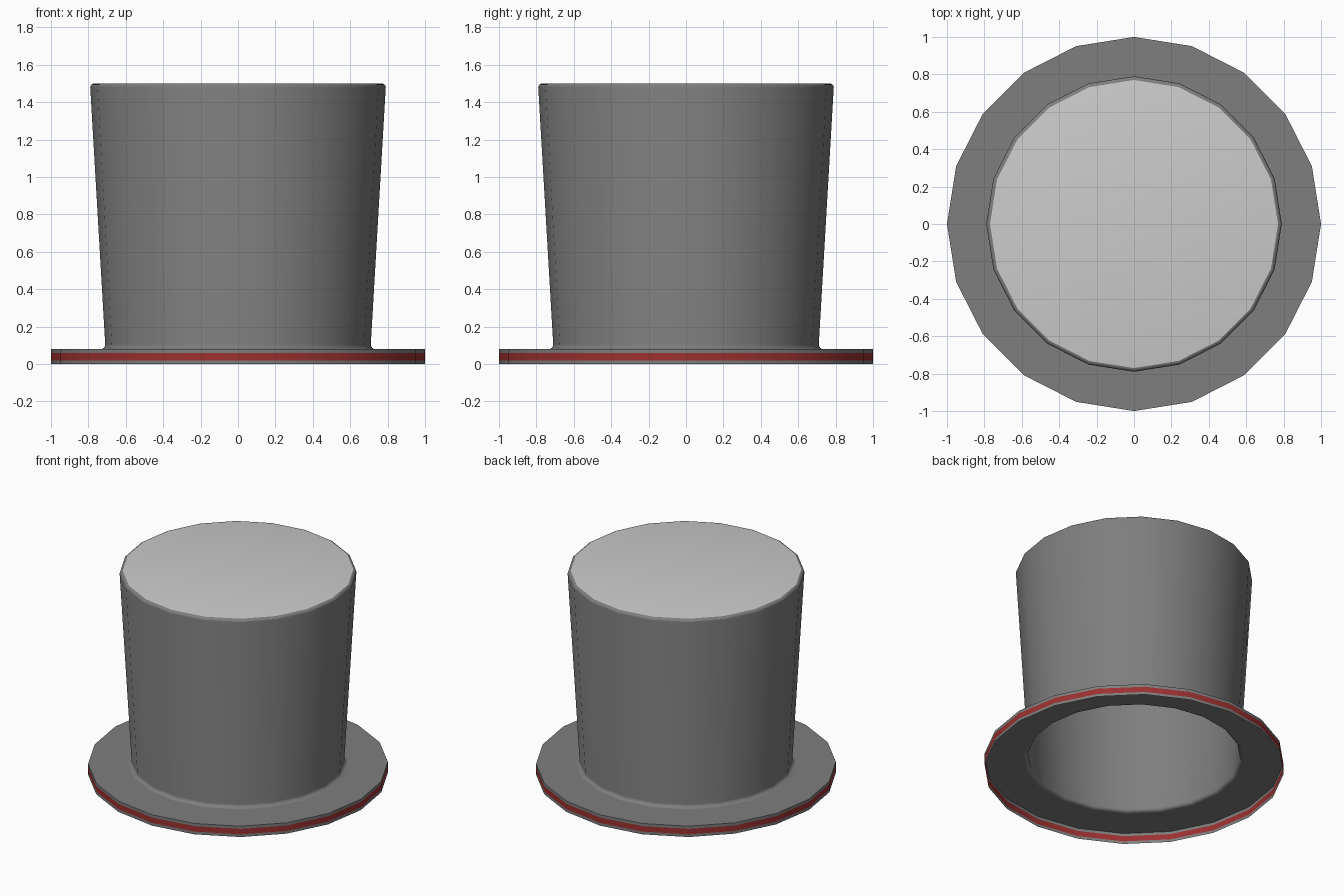
import bpy, math

if "Cube" in bpy.data.objects:
    bpy.data.objects.remove(bpy.data.objects["Cube"])

SIDES = 20


def material(name, r, g, b):
    mat = bpy.data.materials.new(name)
    mat.diffuse_color = (r, g, b, 1)
    mat.use_nodes = True
    mat.node_tree.nodes["Principled BSDF"].inputs["Base Color"].default_value = mat.diffuse_color
    return mat


def lathe(name, profile, mat, cap_mat=None):
    """Spin an (r, z) profile, listed from the bottom outside upward, into a thin sheet."""
    verts = [(r * math.cos(2 * math.pi * i / SIDES), r * math.sin(2 * math.pi * i / SIDES), z)
             for r, z in profile for i in range(SIDES)]
    faces = []
    for k in range(len(profile) - 1):
        a, b = k * SIDES, (k + 1) * SIDES
        for i in range(SIDES):
            j = (i + 1) % SIDES
            faces.append((a + i, a + j, b + j, b + i))
    if cap_mat:
        top = (len(profile) - 1) * SIDES
        faces.append(tuple(range(top, top + SIDES)))
    mesh = bpy.data.meshes.new(name)
    mesh.from_pydata(verts, [], faces)
    mesh.materials.append(mat)
    if cap_mat:
        mesh.materials.append(cap_mat)
        mesh.polygons[len(faces) - 1].material_index = 1
    obj = bpy.data.objects.new(name, mesh)
    bpy.context.collection.objects.link(obj)
    bpy.ops.object.select_all(action='DESELECT')
    obj.select_set(True)
    bpy.context.view_layer.objects.active = obj
    bpy.ops.object.shade_smooth_by_angle(angle=math.radians(30))
    return obj


def arc(cx, cz, radius, start, end, steps=4):
    """Points of a small rounding in the profile."""
    out = []
    for i in range(steps + 1):
        t = math.radians(start + (end - start) * i / steps)
        out.append((cx + radius * math.cos(t), cz + radius * math.sin(t)))
    return out


dark = material("dark_grey", 0.21, 0.21, 0.21)
light = material("light_grey", 0.56, 0.56, 0.56)
red = material("red", 0.33, 0.03, 0.03)

# Crown: fillet at the foot, flaring wall, rounded top edge, lighter top, open below
lathe("crown", arc(0.735, 0.105, 0.025, 270, 180) + arc(0.77, 1.48, 0.02, 0, 90), dark, light)

# Brim: flat upper sheet with its turned-down edge, open underneath
lathe("brim", [(1, 0.06), (1, 0.08), (0.735, 0.08)], dark)
lathe("brim_lower_edge", [(1, 0), (1, 0.02)], dark)

# Red stripe round the brim edge
lathe("brim_stripe", [(1, 0.02), (1, 0.06)], red)
